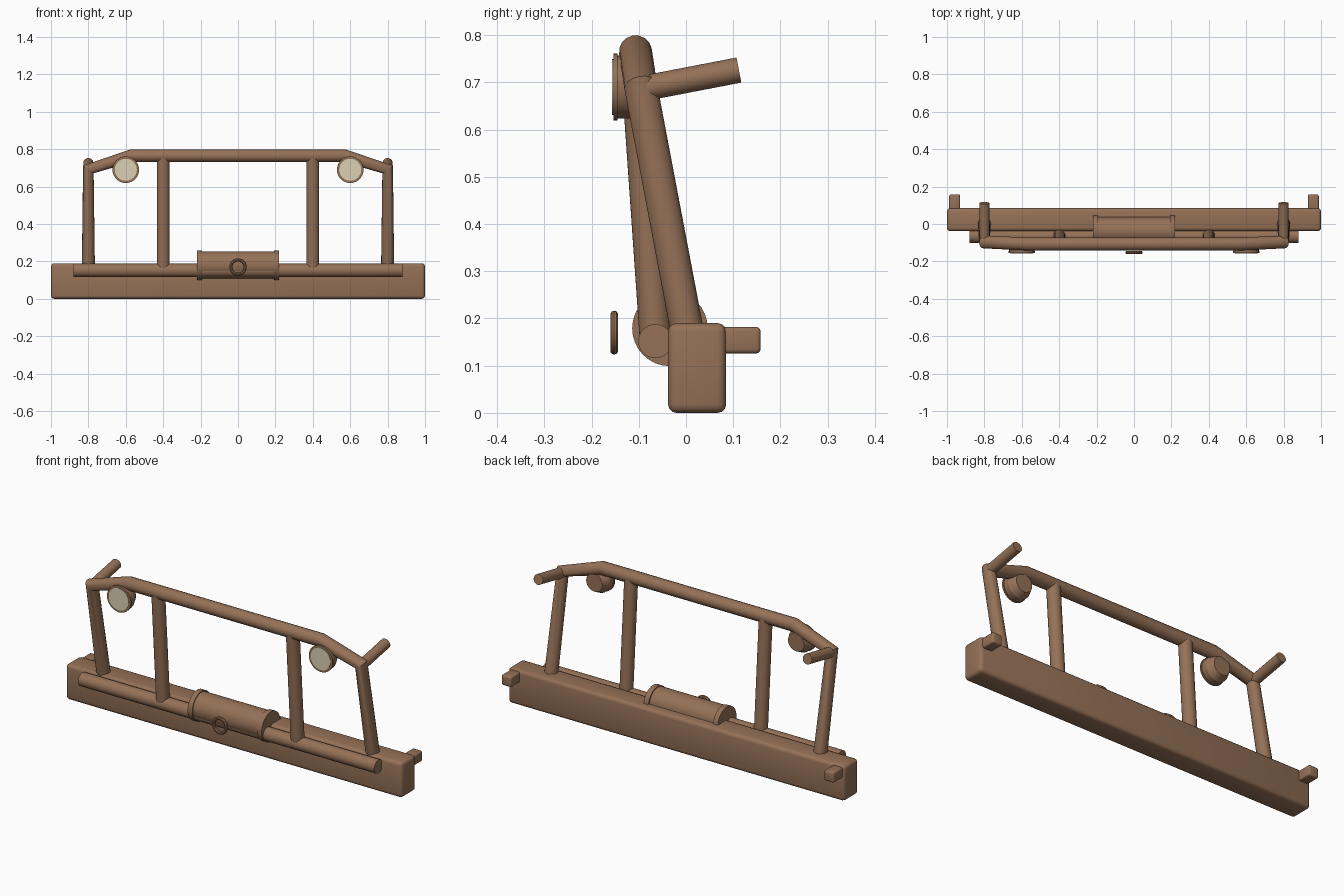
import bpy, bmesh, math
from mathutils import Vector

if "Cube" in bpy.data.objects:
    bpy.data.objects.remove(bpy.data.objects["Cube"])


def material(name, rgb):
    m = bpy.data.materials.new(name)
    m.diffuse_color = (*rgb, 1)
    m.use_nodes = True
    m.node_tree.nodes["Principled BSDF"].inputs["Base Color"].default_value = m.diffuse_color
    return m


BROWN = material("brown_paint", (0.30, 0.165, 0.095))
CREAM = material("cream_glass", (0.70, 0.63, 0.45))


def finish(name, mat, smooth=True):
    ob = bpy.context.object
    ob.name = name
    ob.data.materials.clear()
    ob.data.materials.append(mat)
    if smooth:
        bpy.ops.object.shade_smooth_by_angle(angle=math.radians(35))
    return ob


def box(name, lo, hi, bevel):
    lo, hi = Vector(lo), Vector(hi)
    bpy.ops.mesh.primitive_cube_add(size=1, location=(lo + hi) / 2)
    ob = bpy.context.object
    ob.scale = hi - lo
    bpy.ops.object.transform_apply(location=False, rotation=False, scale=True)
    mod = ob.modifiers.new("rounded", 'BEVEL')
    mod.width, mod.segments = bevel, 3
    bpy.ops.object.modifier_apply(modifier=mod.name)
    return finish(name, BROWN)


def rod(name, a, b, r1, r2=None, mat=BROWN, sides=32):
    a, b = Vector(a), Vector(b)
    bpy.ops.mesh.primitive_cone_add(vertices=sides, radius1=r1, radius2=r1 if r2 is None else r2,
                                    depth=(b - a).length, location=(a + b) / 2)
    bpy.context.object.rotation_euler = (b - a).to_track_quat('Z', 'Y').to_euler()
    return finish(name, mat)


def bent_tube(name, points, r):
    cu = bpy.data.curves.new(name, 'CURVE')
    cu.dimensions = '3D'
    cu.bevel_depth, cu.bevel_resolution, cu.use_fill_caps = r, 6, True
    sp = cu.splines.new('POLY')
    sp.points.add(len(points) - 1)
    for p, co in zip(sp.points, points):
        p.co = (*co, 1)
    ob = bpy.data.objects.new(name, cu)
    bpy.context.collection.objects.link(ob)
    bpy.ops.object.select_all(action='DESELECT')
    ob.select_set(True)
    bpy.context.view_layer.objects.active = ob
    bpy.ops.object.convert(target='MESH')
    return finish(name, BROWN)


# Main beam and lower cross tube
box("bumper_beam", (-1, -0.038, 0), (1, 0.085, 0.19), 0.018)
rod("lower_tube", (-0.88, -0.065, 0.152), (0.88, -0.065, 0.152), 0.036)

# Bent hoop: outer legs and top rail in one tube
half = [(0.8, 0.004, 0.165), (0.8, -0.096, 0.692), (0.57, -0.107, 0.765)]
bent_tube("hoop", [(-x, y, z) for x, y, z in half] + half[::-1], 0.035)

# Winch drum with end flanges
rod("winch_drum", (-0.2, -0.036, 0.181), (0.2, -0.036, 0.181), 0.073)

# Tow ring
bpy.ops.mesh.primitive_torus_add(major_radius=0.038, minor_radius=0.0085, major_segments=32,
                                 minor_segments=10, location=(0, -0.152, 0.17),
                                 rotation=(math.pi / 2, 0, 0))
finish("tow_ring", BROWN)

for s, side in ((-1, "left"), (1, "right")):
    rod(f"{side}_winch_flange", (s * 0.192, -0.034, 0.179), (s * 0.22, -0.034, 0.179), 0.08)
    rod(f"{side}_inner_post", (s * 0.4, -0.064, 0.155), (s * 0.4, -0.106, 0.76), 0.034)
    rod(f"{side}_rear_stay", (s * 0.8, -0.085, 0.688), (s * 0.8, 0.112, 0.726), 0.027)
    x0, x1 = sorted((s * 0.93, s * 0.988))
    box(f"{side}_mount", (x0, 0.07, 0.126), (x1, 0.158, 0.182), 0.009)
    # Lamp: body, tapered back, rim and glass
    c = lambda y: (s * 0.6, y, 0.69)
    rod(f"{side}_lamp_body", c(-0.148), c(-0.115), 0.067)
    rod(f"{side}_lamp_back", c(-0.115), c(-0.078), 0.067, 0.048)
    rod(f"{side}_lamp_rim", c(-0.154), c(-0.145), 0.071)
    rod(f"{side}_lamp_glass", c(-0.1565), c(-0.15), 0.059, mat=CREAM)
